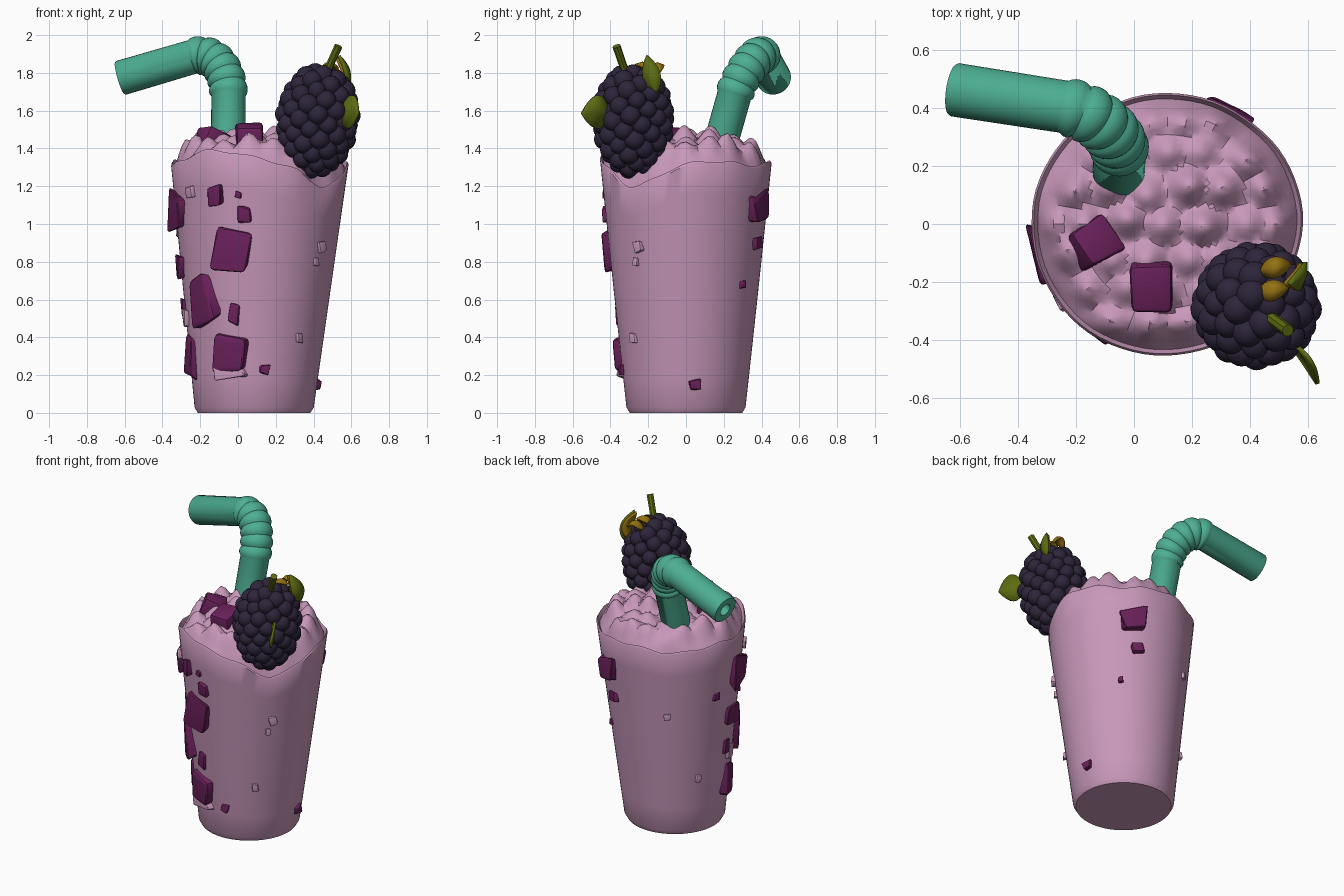
import bpy, bmesh, math, random
from mathutils import Vector, Matrix

if "Cube" in bpy.data.objects:
    bpy.data.objects.remove(bpy.data.objects["Cube"])
random.seed(4)

def mat(name, c):
    m = bpy.data.materials.new(name)
    m.diffuse_color = (*c, 1)
    m.use_nodes = True
    m.node_tree.nodes["Principled BSDF"].inputs["Base Color"].default_value = m.diffuse_color
    return m
PINK = mat("smoothie pink", (.578, .314, .491))
TEAL = mat("straw teal", (.075, .43, .295))
DARK = mat("berry black", (.027, .018, .043))
PLUM = mat("fruit plum", (.145, .015, .105))
GREEN = mat("leaf green", (.11, .15, .006))
YELLOW = mat("leaf yellow", (.30, .17, .006))

def finish(name, bm, mats, angle=35):
    bmesh.ops.recalc_face_normals(bm, faces=bm.faces)
    me = bpy.data.meshes.new(name)
    bm.to_mesh(me)
    bm.free()
    ob = bpy.data.objects.new(name, me)
    bpy.context.collection.objects.link(ob)
    for m in mats:
        me.materials.append(m)
    bpy.context.view_layer.objects.active = ob
    ob.select_set(True)
    bpy.ops.object.shade_smooth_by_angle(angle=math.radians(angle))
    ob.select_set(False)
    return ob

def skin(bm, rings, cap_start=True, cap_end=True):
    """Bridge successive rings of points with quads."""
    vs = [[bm.verts.new(p) for p in r] for r in rings]
    n = len(vs[0])
    for a, b in zip(vs, vs[1:]):
        for i in range(n):
            bm.faces.new((a[i], a[(i + 1) % n], b[(i + 1) % n], b[i]))
    if cap_start:
        bm.faces.new(vs[0])
    if cap_end:
        bm.faces.new(vs[-1])

# cup: slightly leaning tapered wall, wavy rim, bumpy mound on top
def wall(a, z, k=1.0):
    R = .312 + .12 * min(z, 1.4)
    if z < .03:
        R -= .014 * (1 - z / .03)
    cx = .085 + .023 * z
    return Vector((cx + k * R * math.cos(a), k * R * math.sin(a) * (1 - .028 * z), z))

def bell(a, deg, w):
    d = (math.degrees(a) - deg + 180) % 360 - 180
    return math.exp(-(d / w) ** 2)

def rim(a):
    return (1.31 + .06 * bell(a, -115, 38) - .13 * bell(a, -42, 24)
            + .012 * math.sin(5 * a) + .008 * math.sin(11 * a + 1))

bumps = []
for j in range(-4, 5):
    for i in range(-4, 5):
        bumps.append((.11 + (i + .5 * (j % 2)) * .135 + random.uniform(-.02, .02),
                      j * .118 + random.uniform(-.02, .02), random.uniform(.065, .11)))

def mound(p, k, h):
    t = min(1, (1 - k) / .28)
    t = t * t * (3 - 2 * t)
    b = max(A * math.exp(-((p.x - x) ** 2 + (p.y - y) ** 2) / .0042) for x, y, A in bumps)
    b += .02 * math.exp(-((p.x - .1) ** 2 + p.y ** 2) / .02)
    return h * (1 - t) + (1.365 + .05 * (1 - k * k)) * t + b * min(1, (1 - k) / .15)

N = 72
angs = [2 * math.pi * i / N for i in range(N)]
rings = [[wall(a, z) for a in angs] for z in (0, .03)]
for s in range(1, 9):
    rings.append([wall(a, .03 + (rim(a) - .03) * s / 8) for a in angs])
rings.append([wall(a, rim(a), .985) + Vector((0, 0, .012)) for a in angs])
rings.append([wall(a, rim(a), .955) - Vector((0, 0, .015)) for a in angs])
for s in range(1, 25):
    k = .955 * (1 - s / 24.5)
    ring = []
    for a in angs:
        p = wall(a, rim(a), k)
        p.z = mound(p, k, rim(a) - .01)
        ring.append(p)
    rings.append(ring)
bm = bmesh.new()
skin(bm, rings)
finish("smoothie_cup", bm, [PINK], 40)

# straw: swept tube with a ribbed bend and a small hollow end
def bez(t, p):
    u = 1 - t
    return u**3 * p[0] + 3 * u * u * t * p[1] + 3 * u * t * t * p[2] + t**3 * p[3]
B = [Vector(v) for v in ((-.05, .255, 1.68), (-.05, .29, 1.80), (-.115, .386, 1.923), (-.24, .405, 1.885))]
path = [(Vector((-.055, .12, 1.2)), .09)]
S = 36
for i in range(S + 1):
    path.append((bez(i / S, B), .091 + .012 * abs(math.sin(math.pi * 6 * i / S)) ** .7))
end = Vector((-.625, .465, 1.772))
d = (end - B[3]).normalized()
path += [(end - d * .008, .093), (end, .088), (end, .042), (end - d * .1, .04)]
rings = []
ref = Vector((1, 0, 0))
for i, (p, r) in enumerate(path):
    if i > S + 1:
        t = d
    else:
        t = (path[i + 1][0] - path[max(i - 1, 0)][0]).normalized()
    ref = (ref - t * ref.dot(t)).normalized()
    s = t.cross(ref)
    rings.append([p + r * (math.cos(2 * math.pi * j / 32) * ref + math.sin(2 * math.pi * j / 32) * s)
                  for j in range(32)])
bm = bmesh.new()
skin(bm, rings)
finish("bendy_straw", bm, [TEAL], 45)

# fruit chunks: jittered, bevelled blocks
def chunk(name, M, size, m, jit=.28, bev=.12):
    bm = bmesh.new()
    bmesh.ops.create_cube(bm, size=1)
    for v in bm.verts:
        v.co += Vector([random.uniform(-jit, jit) * .6 for _ in range(3)])
    bmesh.ops.bevel(bm, geom=bm.edges[:], offset=bev, segments=2, affect='EDGES', profile=.5)
    bm.transform(M @ Matrix.Diagonal((*size, 1)))
    finish(name, bm, [m], 30)

def on_wall(name, deg, z, w, h, m=PLUM):
    a = math.radians(deg)
    p = wall(a, z)
    M = (Matrix.Translation(p) @ Matrix.Rotation(a + math.pi / 2, 4, 'Z')
         @ Matrix.Rotation(random.uniform(-.25, .25), 4, 'Y'))
    chunk(name, M, (w, min(.07, .03 + w * .2), h), m)

SIDE = [(-110, .86, .2, .2), (-137, .595, .16, .22), (-114, .3, .19, .21), (-166, 1.07, .17, .21),
        (-121, 1.15, .08, .09), (-100, 1.05, .07, .08), (-104, 1.155, .03, .03), (-108, .52, .06, .1),
        (-82, .23, .05, .05), (-165, .3, .13, .23), (-172, .77, .1, .1), (62, 1.08, .16, .16),
        (65, .9, .07, .06), (8, .15, .06, .05), (50, .68, .03, .04), (-176, .56, .05, .08), (165, .95, .05, .05)]
for i, s in enumerate(SIDE):
    on_wall(f"side_fruit_{i + 1}", *s)
for i, s in enumerate([(-37, .88, .05, .06), (-41, .8, .03, .04), (-50, .4, .04, .05), (-143, 1.17, .05, .06),
                       (-112, .22, .14, .08), (-168, .5, .06, .08), (120, .85, .04, .04), (150, .4, .04, .05)]):
    on_wall(f"side_bubble_{i + 1}", *s, PINK)
chunk("top_fruit_left", Matrix.Translation((-.14, -.065, 1.43)) @ Matrix.Rotation(.5, 4, 'Z')
      @ Matrix.Rotation(.35, 4, 'Y'), (.14, .14, .14), PLUM, .15)
chunk("top_fruit_right", Matrix.Translation((.06, -.215, 1.45)) @ Matrix.Rotation(.15, 4, 'X'),
      (.145, .17, .15), PLUM, .08)

# blackberry: drupelets spiralled over an egg-shaped core
C = Vector((.42, -.28, 1.545))
tilt = Matrix.Translation(C) @ Matrix.Rotation(.1, 4, 'Y')
bm = bmesh.new()
bmesh.ops.create_icosphere(bm, subdivisions=3, radius=1, matrix=tilt @ Matrix.Diagonal((.175, .175, .255, 1)))
n = 84
for i in range(n):
    c = 1 - 2 * (i + .5) / n
    r = math.sqrt(1 - c * c) * (.172 + .014 * c)
    a = i * 2.39996
    p = Vector((r * math.cos(a), r * math.sin(a), .258 * c))
    bmesh.ops.create_icosphere(bm, subdivisions=3, radius=random.uniform(.047, .056),
                               matrix=tilt @ Matrix.Translation(p))
finish("blackberry", bm, [DARK], 60)

# berry stem
bm = bmesh.new()
a, b = Vector((.44, -.3, 1.74)), Vector((.532, -.368, 1.942))
q = (b - a).to_track_quat('Z', 'Y')
skin(bm, [[p + q @ Vector((r * math.cos(t * .785), r * math.sin(t * .785), 0)) for t in range(8)]
          for p, r in ((a, .03), (a.lerp(b, .5), .021), (b, .022))])
finish("berry_stem", bm, [GREEN], 40)

# leaves: pointed, cupped plates
def leaf(name, base, tip, side, bulge, mats):
    base, tip, side, bulge = map(Vector, (base, tip, side, bulge))
    bm = bmesh.new()
    rows = []
    for i in range(9):
        t = i / 8
        w = max(.04, math.sin(math.pi * t ** .85) ** .8 if 0 < t < 1 else 0)
        c = base.lerp(tip, t) + bulge * math.sin(math.pi * t)
        rows.append([bm.verts.new(c + side * w * k - bulge * .3 * w * abs(k)) for k in (-1, 0, 1)])
    for r, s in zip(rows, rows[1:]):
        for k in (0, 1):
            bm.faces.new((r[k], r[k + 1], s[k + 1], s[k]))
    ob = finish(name, bm, mats, 50)
    mod = ob.modifiers.new("thickness", 'SOLIDIFY')
    mod.thickness = .014
    mod.offset = 0
leaf("front_leaf", (.545, -.41, 1.60), (.635, -.553, 1.585), (.015, 0, .088), (.012, .008, 0), [GREEN])
leaf("back_leaf", (.575, -.16, 1.69), (.535, -.205, 1.89), (.01, .046, .01), (.035, 0, .005), [GREEN])
leaf("back_leaf_inner", (.56, -.16, 1.71), (.522, -.205, 1.88), (.01, .042, .01), (.035, 0, .005), [YELLOW])
leaf("top_leaf_1", (.43, -.24, 1.81), (.53, -.22, 1.825), (0, .035, 0), (0, 0, .035), [YELLOW])
leaf("top_leaf_2", (.44, -.16, 1.80), (.54, -.14, 1.80), (0, .035, 0), (0, 0, .05), [YELLOW])
